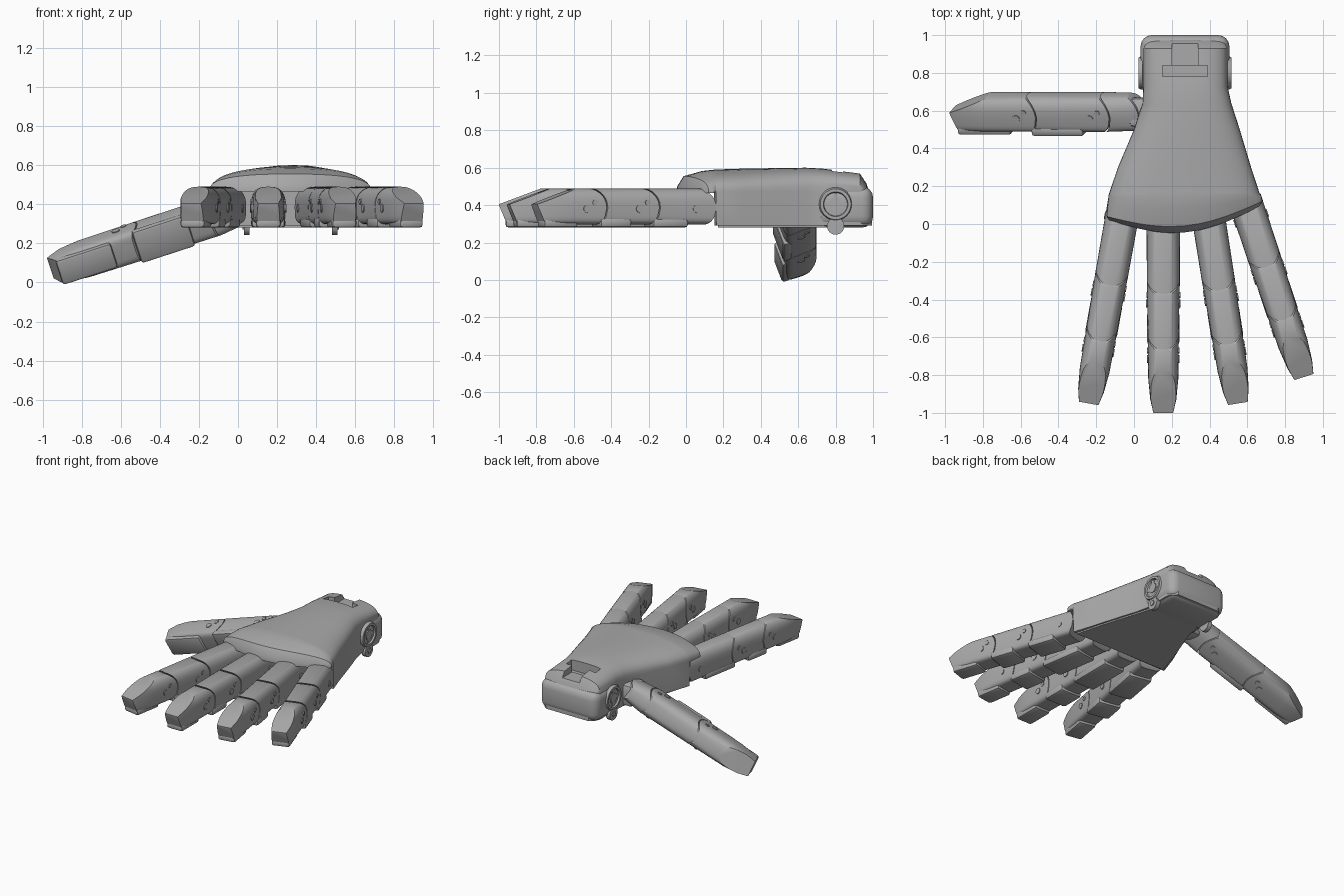
import bpy, bmesh
from math import sin, cos, pi, sqrt, radians
from mathutils import Matrix, Vector

if "Cube" in bpy.data.objects:
    bpy.data.objects.remove(bpy.data.objects["Cube"])

grey = bpy.data.materials.new("plain_grey")
grey.use_nodes = True
grey.diffuse_color = (0.4, 0.4, 0.4, 1)
grey.node_tree.nodes["Principled BSDF"].inputs["Base Color"].default_value = (0.4, 0.4, 0.4, 1)


def finish(name, bm, matrix=None):
    """Turn a bmesh into a smooth-by-angle object."""
    bmesh.ops.recalc_face_normals(bm, faces=bm.faces)
    mesh = bpy.data.meshes.new(name)
    bm.to_mesh(mesh)
    bm.free()
    mesh.materials.append(grey)
    mesh.shade_smooth()
    mesh.set_sharp_from_angle(angle=radians(32))
    ob = bpy.data.objects.new(name, mesh)
    bpy.context.collection.objects.link(ob)
    if matrix:
        ob.matrix_world = matrix
    return ob


def loft(rings):
    """Each ring is a list of point pairs; ends are closed with strips between the pairs."""
    bm = bmesh.new()
    loops = [[bm.verts.new(p) for p in [a for a, b in r] + [b for a, b in reversed(r)]] for r in rings]
    n = len(loops[0])
    for l1, l2 in zip(loops, loops[1:]):
        for i in range(n):
            j = (i + 1) % n
            bm.faces.new((l1[i], l1[j], l2[j], l2[i]))
    for l in (loops[0], loops[-1]):
        for i in range(n // 2 - 1):
            bm.faces.new((l[i], l[i + 1], l[n - 2 - i], l[n - 1 - i]))
    bmesh.ops.remove_doubles(bm, verts=bm.verts, dist=0.0005)
    return bm


def box(name, lo, hi, bevel=0.0, matrix=None, segments=2):
    bm = bmesh.new()
    bmesh.ops.create_cube(bm, size=1)
    for v in bm.verts:
        v.co = [l + (h - l) * (c + 0.5) for l, h, c in zip(lo, hi, v.co)]
    if bevel:
        bmesh.ops.bevel(bm, geom=bm.edges[:], offset=bevel, segments=segments,
                        profile=0.5, affect='EDGES')
    return finish(name, bm, matrix)


def rod(name, centre, radius, length, matrix=None, sides=16):
    """Cylinder lying along x."""
    bm = bmesh.new()
    bmesh.ops.create_cone(bm, cap_ends=True, segments=sides, radius1=radius, radius2=radius,
                          depth=length, matrix=Matrix.Translation(centre) @ Matrix.Rotation(pi / 2, 4, 'Y'))
    return finish(name, bm, matrix)


def cut(target, cutter):
    mod = target.modifiers.new("cut", 'BOOLEAN')
    mod.operation = 'DIFFERENCE'
    mod.object = cutter
    mod.solver = 'EXACT'
    bpy.context.view_layer.update()
    mesh = bpy.data.meshes.new_from_object(target.evaluated_get(bpy.context.evaluated_depsgraph_get()))
    target.modifiers.clear()
    target.data = mesh
    bpy.data.objects.remove(cutter)


# ---- fingers: local -y runs along the finger, z is the back of the finger ----
TOP, LOW = 0.105, -0.088


def section(half, along):
    """Arched cross-section; along(z) gives the distance down the finger."""
    ring = []
    for k in range(19):
        t = -pi / 2 + pi * k / 18
        power = 0.4 if t < 0 else 0.72
        z = (TOP if t > 0 else -LOW) * abs(sin(t)) ** power * (1 if t > 0 else -1)
        x = half * max(cos(t), 0) ** power
        ring.append(((x, -along(z), z), (-x, -along(z), z)))
    return ring


def arc(pin, radius):
    return lambda z: pin - sqrt(radius ** 2 - z ** 2)


def finger(name, base, forward, back, joints, length, halves):
    y = -Vector(forward).normalized()
    z = Vector(back).normalized()
    m = Matrix((y.cross(z), y, z)).transposed().to_4x4()
    m.translation = base
    for i, pin in enumerate(joints):
        half, part = halves[i], f"{name}_segment_{i + 1}"
        last = i == len(joints) - 1
        rings = [section(half, arc(pin, 0.11))]
        if last:
            # tapered fingertip with a flat nail and a slanted end
            for d, s in ((length - 0.18, 0.97), (length - 0.07, 0.84), (length, 0.64)):
                rings.append(section(half * s, lambda z, d=d: d))
            bm = loft(rings)
            for co, no in (((0, -length, 0.02), (0, -0.075, 0.2)),
                           ((0, -length, 0.015), (0, -0.12, -0.05))):
                bmesh.ops.bisect_plane(bm, geom=bm.verts[:] + bm.edges[:] + bm.faces[:],
                                       plane_co=co, plane_no=no, clear_outer=True)
                bmesh.ops.holes_fill(bm, edges=[e for e in bm.edges if e.is_boundary], sides=0)
            end = length - 0.035
        else:
            rings.append(section(halves[i + 1], arc(joints[i + 1], 0.116)))
            bm = loft(rings)
            end = joints[i + 1] - 0.075
        finish(part, bm, m)
        # palm-side pad and joint screws
        if end - pin > 0.12:
            w = half * (0.78 if last else 0.98)
            box(f"{name}_pad_{i + 1}", (-w, -end, -0.105), (w, -pin - 0.045, -0.055), 0.016, m)
        rod(f"{name}_pin_{i + 1}", (0, -pin, -0.005), 0.021, 2 * half + 0.008, m)
        if i:
            rod(f"{name}_screw_{i + 1}", (0, 0.045 - pin, 0.028), 0.016, 2 * half + 0.006, m, 6)


MID = 0.385
for name, root, tip, joints in (
        ("index_finger", (-0.065, 0.03), (-0.24, -0.95), (0, 0.41, 0.71)),
        ("middle_finger", (0.155, 0.03), (0.155, -1.0), (0, 0.45, 0.745)),
        ("ring_finger", (0.395, 0.03), (0.55, -0.95), (0, 0.435, 0.725)),
        ("little_finger", (0.62, 0.03), (0.9, -0.81), (0, 0.32, 0.615))):
    root, tip = Vector((*root, MID)), Vector((*tip, MID))
    finger(name, root, tip - root, (0, 0, 1), joints, (tip - root).length, (0.089, 0.087, 0.082))

# thumb points sideways and down, its back turned to the rear
a, roll = radians(18), radians(20)
finger("thumb", (-0.06, 0.59, 0.36), (-cos(a), 0, -sin(a)),
       (-sin(a) * sin(roll), cos(roll), cos(a) * sin(roll)),
       (0, 0.158, 0.568), 0.945, (0.072, 0.092, 0.09))
box("thumb_mount", (-0.03, 0.51, 0.29), (0.12, 0.67, 0.45), 0.03)

# ---- palm: domed loft from knuckles to wrist ----
# left y, right y, left x, right x, bottom, shoulder, crown, front bulge, squareness
stations = (
    (0.02, 0.09, -0.13, 0.66, 0.465, 0.47, 0.50, 0.10, 0.8),
    (0.04, 0.12, -0.145, 0.68, 0.465, 0.475, 0.555, 0.09, 0.8),
    (0.10, 0.15, -0.14, 0.675, 0.465, 0.475, 0.582, 0.04, 0.85),
    (0.15, 0.16, -0.135, 0.665, 0.465, 0.475, 0.59, 0, 0.85),
    (0.152, 0.162, -0.135, 0.665, 0.29, 0.475, 0.59, 0, 0.85),
    (0.30, 0.30, -0.085, 0.62, 0.29, 0.475, 0.595, 0, 0.85),
    (0.50, 0.50, 0.0, 0.56, 0.29, 0.475, 0.598, 0, 0.8),
    (0.64, 0.64, 0.045, 0.515, 0.29, 0.475, 0.6, 0, 0.75),
    (0.73, 0.73, 0.05, 0.495, 0.29, 0.475, 0.595, 0, 0.7),
    (0.93, 0.93, 0.05, 0.495, 0.29, 0.475, 0.57, 0, 0.7),
    (0.965, 0.965, 0.065, 0.48, 0.29, 0.45, 0.515, 0, 0.7),
    (0.995, 0.995, 0.10, 0.445, 0.29, 0.38, 0.42, 0, 0.7))
rings = []
for yl, yr, xl, xr, zb, zs, zt, bulge, power in stations:
    ring = []
    for k in range(25):
        t = pi * k / 24
        c = cos(t)
        s = 0.5 - 0.5 * abs(c) ** power * (1 if c > 0 else -1)
        x, y = xl + (xr - xl) * s, yl + (yr - yl) * s - bulge * sin(pi * s)
        ring.append(((x, y, zs + (zt - zs) * max(sin(t), 0) ** power), (x, y, zb)))
    rings.append(ring)
palm = finish("palm", loft(rings))
cut(palm, box("slot_cutter", (0.15, 0.78, 0.51), (0.39, 0.84, 0.7)))
cut(palm, box("channel_cutter", (0.2, 0.8, 0.53), (0.34, 1.1, 0.7)))
palm.data.set_sharp_from_angle(angle=radians(32))

# flat plate closing the underside
plate = [[((xl, y, 0.28), (xl, y, 0.3)), ((xr, y, 0.28), (xr, y, 0.3))]
         for y, xl, xr in ((0.17, -0.11, 0.64), (0.36, -0.05, 0.59), (0.65, 0.06, 0.5), (0.75, 0.07, 0.47))]
finish("palm_plate", loft(plate))

# ---- wrist cuff with a round socket and a tab on each side ----
box("wrist_cuff", (0.035, 0.69, 0.28), (0.505, 1.0, 0.5), 0.06, segments=4)
for side, x in (("right", 0.045), ("left", 0.495)):
    out = 1 if side == "left" else -1
    bm = bmesh.new()
    profile = ((0, 0.06), (0.022, 0.066), (0.022, 0.082), (0, 0.09))
    ring = [[bm.verts.new((x + out * px, 0.8 + r * cos(2 * pi * k / 32), 0.405 + r * sin(2 * pi * k / 32)))
             for px, r in profile] for k in range(32)]
    for k in range(32):
        l1, l2 = ring[k], ring[(k + 1) % 32]
        for i in range(4):
            j = (i + 1) % 4
            bm.faces.new((l1[i], l1[j], l2[j], l2[i]))
    finish(f"{side}_socket_rim", bm)
    rod(f"{side}_socket_hub", (x + out * 0.007, 0.8, 0.405), 0.036, 0.02)
    for name, dy, dz in (("upright", 0.011, 0.06), ("level", 0.06, 0.011)):
        box(f"{side}_socket_{name}_rib", (x - 0.013, 0.8 - dy, 0.405 - dz), (x + 0.013, 0.8 + dy, 0.405 + dz))
    rod(f"{side}_wrist_tab", (x, 0.8, 0.288), 0.046, 0.03, sides=24)
    rod(f"{side}_tab_screw", (x + out * 0.016, 0.8, 0.288), 0.02, 0.01, sides=6)
